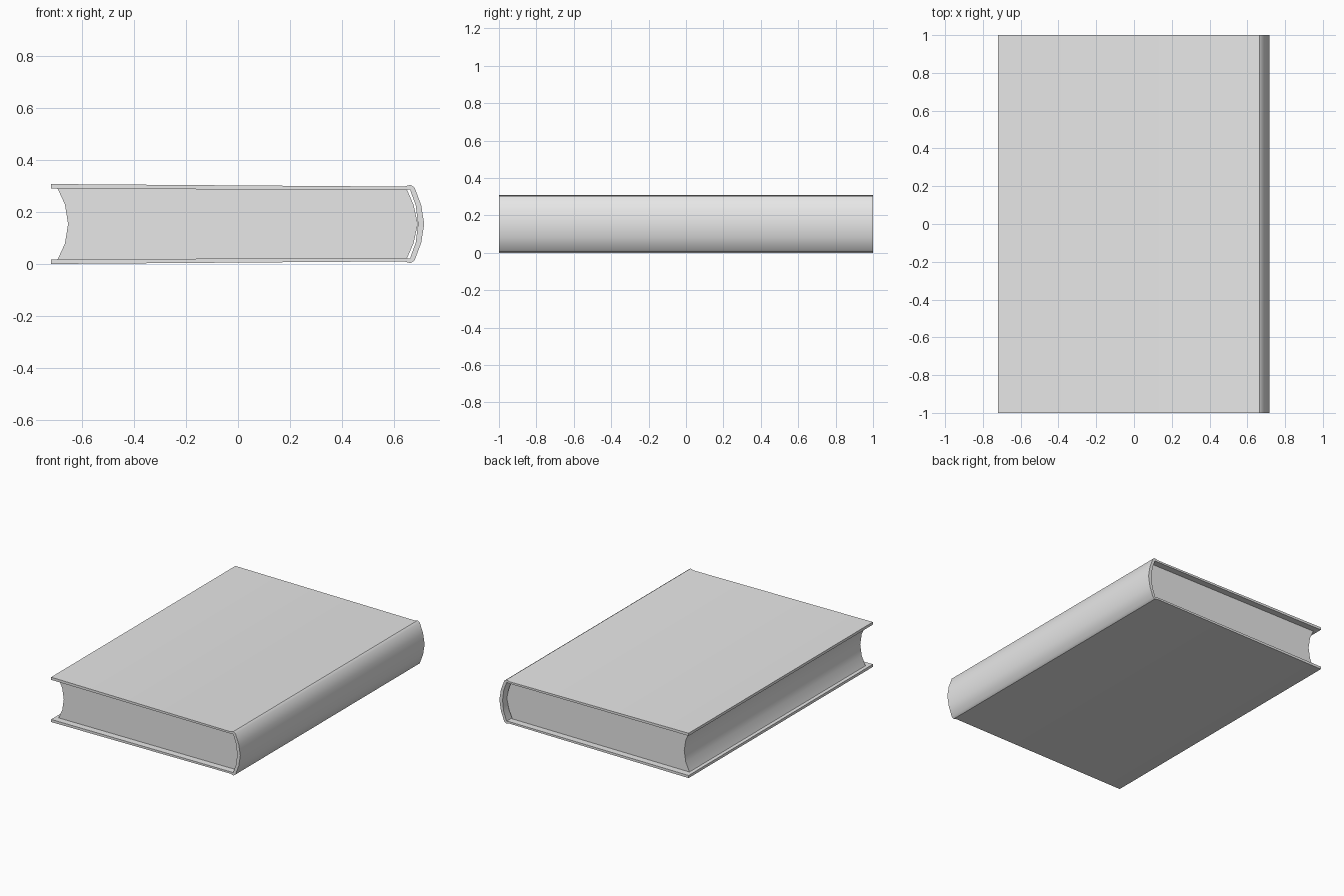
import bpy
import bmesh
import math

cube = bpy.data.objects.get("Cube")
if cube:
    bpy.data.objects.remove(cube, do_unlink=True)

MID = 0.154  # height of the mirror plane through the book

grey = bpy.data.materials.new("plain_grey")
grey.use_nodes = True
colour = (0.8, 0.8, 0.8, 1)
grey.diffuse_color = colour
grey.node_tree.nodes["Principled BSDF"].inputs["Base Color"].default_value = colour


def mirrored(points):
    """Upper points (x, height above MID) followed by their lower mirror images."""
    return points + [(x, -h) for x, h in reversed(points) if h > 0]


def extrude_profile(name, outline, half_length):
    """Closed XZ outline extruded along Y."""
    bm = bmesh.new()
    face = bm.faces.new([bm.verts.new((x, -half_length, MID + h)) for x, h in outline])
    ext = bmesh.ops.extrude_face_region(bm, geom=[face])
    verts = [g for g in ext["geom"] if isinstance(g, bmesh.types.BMVert)]
    bmesh.ops.translate(bm, verts=verts, vec=(0, 2 * half_length, 0))
    bmesh.ops.recalc_face_normals(bm, faces=bm.faces)
    mesh = bpy.data.meshes.new(name)
    bm.to_mesh(mesh)
    bm.free()
    mesh.materials.append(grey)
    obj = bpy.data.objects.new(name, mesh)
    bpy.context.collection.objects.link(obj)
    bpy.ops.object.select_all(action="DESELECT")
    obj.select_set(True)
    bpy.context.view_layer.objects.active = obj
    bpy.ops.object.shade_smooth_by_angle(angle=math.radians(40))
    return obj


# Cover: boards, raised hinge and rounded spine, as one bent strip
outer = [(-0.72, 0.154), (0.64, 0.144), (0.665, 0.151), (0.681, 0.14),
         (0.706, 0.073), (0.718, 0)]
inner = [(-0.72, 0.136), (0.645, 0.131), (0.663, 0.133), (0.685, 0.072), (0.694, 0)]
extrude_profile("cover", mirrored(outer) + mirrored(inner)[::-1], 1.0)

# Page block: hollow fore edge, rounded back
fore_edge = [(-0.655, 0), (-0.667, 0.075), (-0.695, 0.136)]
back_edge = [(0.652, 0.131), (0.677, 0.073), (0.693, 0)]
extrude_profile("pages", mirrored(fore_edge[1:] + back_edge) + fore_edge[:1], 0.955)
